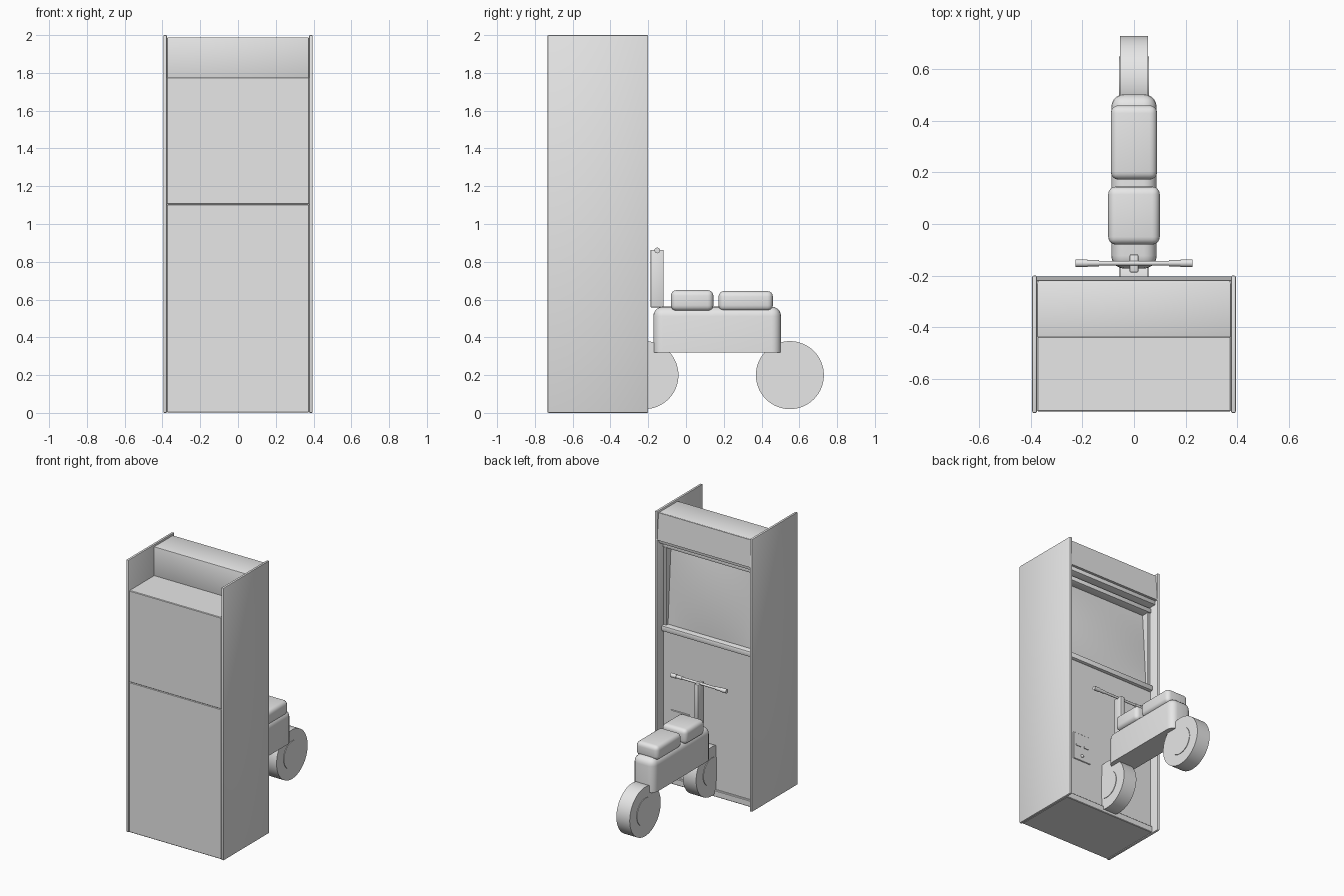
import bpy, bmesh, math
from mathutils import Matrix

if "Cube" in bpy.data.objects:
    bpy.data.objects.remove(bpy.data.objects["Cube"])

grey = bpy.data.materials.new("plain grey")
grey.diffuse_color = (0.8, 0.8, 0.8, 1)
grey.use_nodes = True
grey.node_tree.nodes["Principled BSDF"].inputs["Base Color"].default_value = grey.diffuse_color


def finish(name, bm, smooth=True):
    bmesh.ops.recalc_face_normals(bm, faces=bm.faces)
    me = bpy.data.meshes.new(name)
    bm.to_mesh(me)
    bm.free()
    me.materials.append(grey)
    ob = bpy.data.objects.new(name, me)
    bpy.context.collection.objects.link(ob)
    if smooth:
        bpy.context.view_layer.objects.active = ob
        ob.select_set(True)
        bpy.ops.object.shade_smooth_by_angle(angle=math.radians(35))
        ob.select_set(False)
    return ob


def box(name, x, y, z, bevel=0.0, segments=1, keep_bottom=False):
    """Box from (min, max) ranges; the bottom rim can stay sharp."""
    bm = bmesh.new()
    bmesh.ops.create_cube(bm, size=1)
    for v in bm.verts:
        v.co = [r[0] + (c + 0.5) * (r[1] - r[0]) for c, r in zip(v.co, (x, y, z))]
    if bevel:
        edges = [e for e in bm.edges
                 if not (keep_bottom and all(v.co.z < z[0] + 1e-5 for v in e.verts))]
        bmesh.ops.bevel(bm, geom=edges, offset=bevel, segments=segments,
                        profile=0.5, affect='EDGES')
    return finish(name, bm, segments > 1)


def rod(name, x, y, z, radius, sides=48):
    """Cylinder along x."""
    bm = bmesh.new()
    bmesh.ops.create_cone(bm, cap_ends=True, segments=sides, radius1=radius, radius2=radius,
                          depth=x[1] - x[0],
                          matrix=Matrix.Translation(((x[0] + x[1]) / 2, y, z))
                          @ Matrix.Rotation(math.pi / 2, 4, 'Y'))
    return finish(name, bm)


def extrude_profile(name, pts, half_width, bevel=0.0):
    """Side profile in (y, z) swept across x."""
    bm = bmesh.new()
    f = bm.faces.new([bm.verts.new((-half_width, y, z)) for y, z in pts])
    ext = bmesh.ops.extrude_face_region(bm, geom=[f])
    for v in ext["geom"]:
        if isinstance(v, bmesh.types.BMVert):
            v.co.x = half_width
    if bevel:
        bmesh.ops.bevel(bm, geom=bm.edges[:], offset=bevel, segments=2,
                        profile=0.5, affect='EDGES')
    return finish(name, bm)


W = 0.376  # inner half width of the cabinet

# Cabinet sides
for side, s in (("left", -1), ("right", 1)):
    box(side + "_side_panel", sorted((s * W, s * 0.395)), (-0.733, -0.2), (0, 2), 0.006, 2)
    box(side + "_screen_rail", sorted((s * 0.352, s * W)), (-0.34, -0.275), (1.14, 1.75), 0.003)

# Cabinet body, split at the seam
box("lower_cabinet", (-W, W), (-0.727, -0.27), (0.002, 1.104), 0.004)
box("upper_cabinet", (-W, W), (-0.727, -0.35), (1.104, 1.776), 0.004)
box("plinth", (-W, W), (-0.3, -0.255), (0.002, 0.05), 0.004)

# Lit sign box on top
extrude_profile("sign_box", [(-0.44, 1.76), (-0.222, 1.76), (-0.222, 1.988), (-0.44, 1.988)],
                W, 0.006)
extrude_profile("sign_panel", [(-0.23, 1.79), (-0.203, 1.79), (-0.219, 1.985), (-0.23, 1.985)], W)

# Screen trims and gently bulging screen
box("screen_top_trim", (-W, W), (-0.36, -0.265), (1.715, 1.75), 0.006, 2)
box("screen_ledge", (-W, W), (-0.36, -0.25), (1.104, 1.145), 0.008, 2)
bm = bmesh.new()
bmesh.ops.create_grid(bm, x_segments=14, y_segments=12, size=1)
for v in bm.verts:
    u, w = v.co.x, v.co.y
    v.co = (u * 0.36, -0.312 - 0.018 * w + 0.014 * (1 - u * u) * (1 - w * w), 1.43 + w * 0.295)
finish("screen", bm)

# Coin door
box("coin_door", (0.16, 0.31), (-0.275, -0.264), (0.335, 0.54), 0.003)
for i, x in enumerate((0.2, 0.27)):
    box("coin_slot_%d" % (i + 1), (x - 0.02, x + 0.02), (-0.266, -0.259), (0.44, 0.452))
bm = bmesh.new()
bmesh.ops.create_uvsphere(bm, u_segments=12, v_segments=8, radius=0.012,
                          matrix=Matrix.Translation((0.235, -0.264, 0.375)))
finish("coin_return_knob", bm)

# Ride-on bike: wheels with raised hubs
for name, y in (("front", -0.22), ("rear", 0.55)):
    rod(name + "_wheel", (-0.054, 0.054), y, 0.2, 0.18, 64)
    rod(name + "_hub", (-0.058, 0.058), y, 0.2, 0.1)

# Bike body and two seat pads
box("bike_body", (-0.088, 0.088), (-0.173, 0.503), (0.32, 0.562), 0.05, 5, True)
box("front_seat", (-0.1, 0.1), (-0.08, 0.145), (0.54, 0.65), 0.03, 4)
box("rear_seat", (-0.09, 0.09), (0.172, 0.46), (0.54, 0.645), 0.03, 4)

# Steering post, handlebar and grips
box("steering_post", (-0.017, 0.017), (-0.188, -0.118), (0.558, 0.863), 0.005, 2)
rod("handlebar", (-0.2, 0.2), -0.152, 0.86, 0.009, 16)
for side, s in (("left", -1), ("right", 1)):
    rod(side + "_inner_grip", sorted((s * 0.135, s * 0.185)), -0.152, 0.86, 0.012, 16)
    rod(side + "_grip", sorted((s * 0.18, s * 0.226)), -0.152, 0.86, 0.015, 16)
